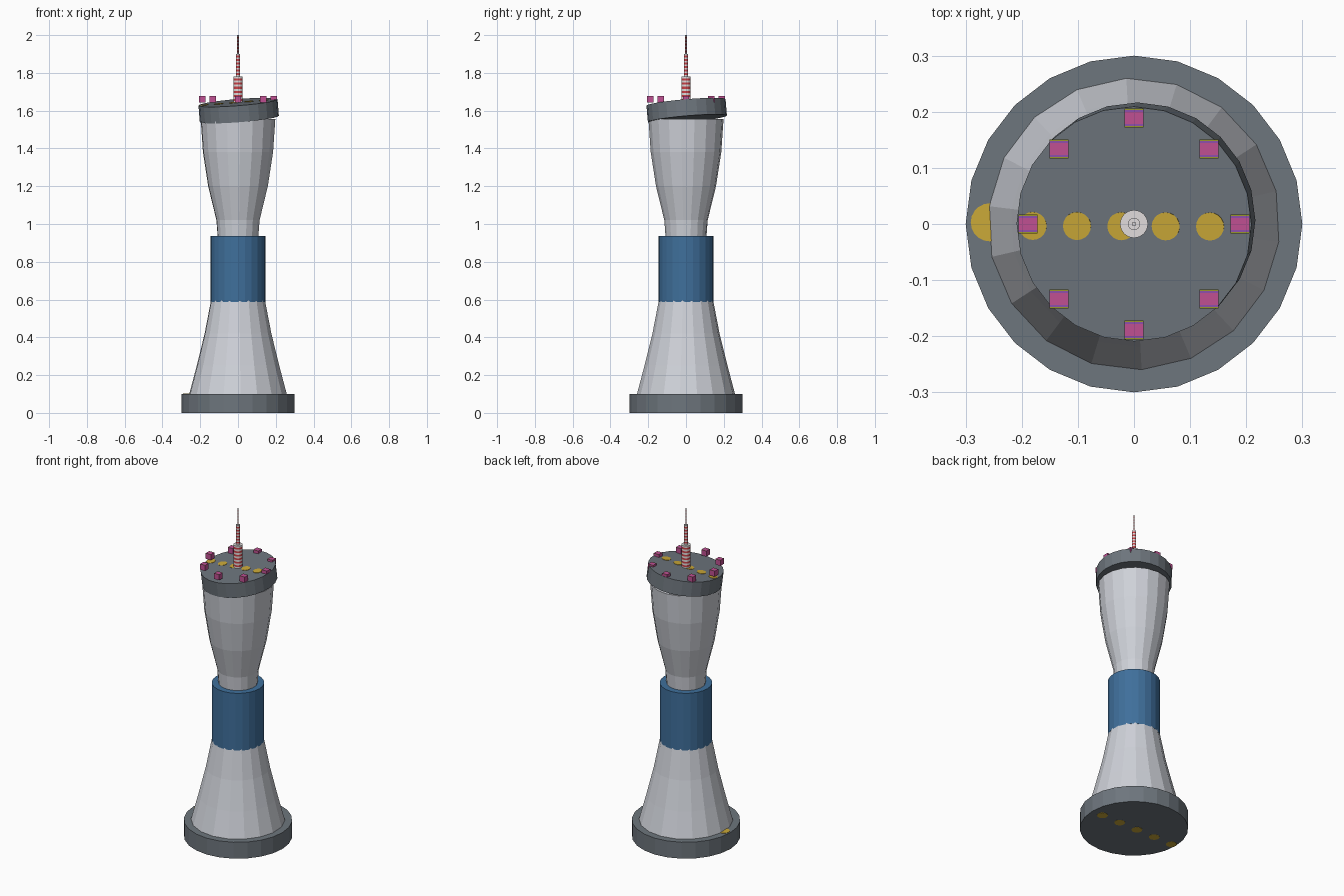
import bpy, bmesh, math
from mathutils import Vector, Matrix

cube = bpy.data.objects.get("Cube")
if cube:
    bpy.data.objects.remove(cube, do_unlink=True)


def material(name, rgb):
    m = bpy.data.materials.new(name)
    m.use_nodes = True
    m.diffuse_color = (*rgb, 1)
    m.node_tree.nodes["Principled BSDF"].inputs["Base Color"].default_value = (*rgb, 1)
    return m


white = material("pale_grey", (0.62, 0.64, 0.69))
grey = material("slate_grey", (0.155, 0.18, 0.205))
blue = material("steel_blue", (0.05, 0.16, 0.33))
yellow = material("mustard", (0.6, 0.4, 0.04))
magenta = material("magenta", (0.53, 0.08, 0.29))
olive = material("olive", (0.31, 0.31, 0.02))
purple = material("purple", (0.27, 0.08, 0.42))
red = material("signal_red", (0.6, 0.05, 0.06))
mast_white = material("mast_white", (0.75, 0.72, 0.72))


def make_object(name, bm, mats, matrix=Matrix()):
    bmesh.ops.recalc_face_normals(bm, faces=bm.faces)
    mesh = bpy.data.meshes.new(name)
    bm.to_mesh(mesh)
    bm.free()
    for m in mats:
        mesh.materials.append(m)
    obj = bpy.data.objects.new(name, mesh)
    obj.matrix_world = matrix
    bpy.context.collection.objects.link(obj)
    return obj


def lathe(name, profile, sides, mats, matrix=Matrix(), phase=0.0, band_rule=None):
    """Closed solid of revolution from (radius, height) pairs."""
    bm = bmesh.new()
    rings = []
    for r, z in profile:
        angles = [phase + math.tau * i / sides for i in range(sides)]
        rings.append([bm.verts.new((r * math.cos(a), r * math.sin(a), z)) for a in angles])
    for k, (low, high) in enumerate(zip(rings, rings[1:])):
        for i in range(sides):
            j = (i + 1) % sides
            face = bm.faces.new((low[i], low[j], high[j], high[i]))
            if band_rule:
                face.material_index = band_rule(k)
    bm.faces.new(rings[0][::-1])
    bm.faces.new(rings[-1])
    return make_object(name, bm, mats, matrix)


def disc(name, x, y, z, radius, frame=Matrix()):
    lathe(name, [(radius, -0.002), (radius, 0.002)], 20, [yellow],
          frame @ Matrix.Translation((x, y, z)))


# Base and waisted shaft
lathe("base", [(0.3, 0), (0.3, 0.1)], 24, [grey])
shaft_profile = [(0.26, 0.1), (0.22, 0.25), (0.178, 0.42), (0.145, 0.59),
                 (0.115, 0.75), (0.106, 0.9), (0.115, 1.02), (0.159, 1.2),
                 (0.187, 1.38), (0.199, 1.555)]
lathe("shaft", shaft_profile, 18, [white], phase=math.radians(93))
lathe("collar", [(0.145, 0.587), (0.145, 0.937)], 24, [blue])

# Tilted cap
normal = Vector((-0.08, -0.085, 1)).normalized()
tilt = Vector((0, 0, 1)).rotation_difference(normal).to_matrix().to_4x4()
cap_frame = Matrix.Translation((0, 0, 1.644)) @ tilt
lathe("cap", [(0.21, -0.088), (0.21, 0)], 24, [grey], cap_frame)

# Painted dots on the cap and the base
for i in range(5):
    disc(f"cap_dot_{i + 1}", 0.136 - 0.0793 * i, -0.004, 0, 0.025, cap_frame)
    disc(f"base_dot_{i + 1}", 0.228 - 0.1245 * i, 0.0, 0.001, 0.03)
disc("base_top_dot", -0.257, 0.003, 0.1, 0.034)


# Ring of striped lamps
def lamp(name, location):
    bm = bmesh.new()
    bmesh.ops.create_cube(bm, size=0.034)
    for y in (-0.014, -0.011, 0.011, 0.014):
        bmesh.ops.bisect_plane(bm, geom=bm.verts[:] + bm.edges[:] + bm.faces[:],
                               plane_co=(0, y, 0), plane_no=(0, 1, 0))
    for f in bm.faces:
        if abs(f.normal.z) > 0.5:
            offset = abs(f.calc_center_median().y)
            f.material_index = 1 if offset > 0.014 else 2 if offset > 0.011 else 0
    make_object(name, bm, [magenta, olive, purple], Matrix.Translation(location))


for i in range(8):
    a = math.tau * i / 8
    lamp(f"lamp_{i + 1}", (0.189 * math.cos(a), 0.189 * math.sin(a), 1.66))


# Stepped mast with red and white bands
def mast(name, radius, bottom, top, bands):
    step = (top - bottom) / bands
    lathe(name, [(radius, bottom + step * k) for k in range(bands + 1)], 16,
          [mast_white, red], band_rule=lambda k: k % 2)


mast("mast_lower", 0.025, 1.62, 1.78, 15)
mast("mast_middle", 0.011, 1.78, 1.9, 13)
mast("mast_tip", 0.004, 1.9, 2.0, 11)
